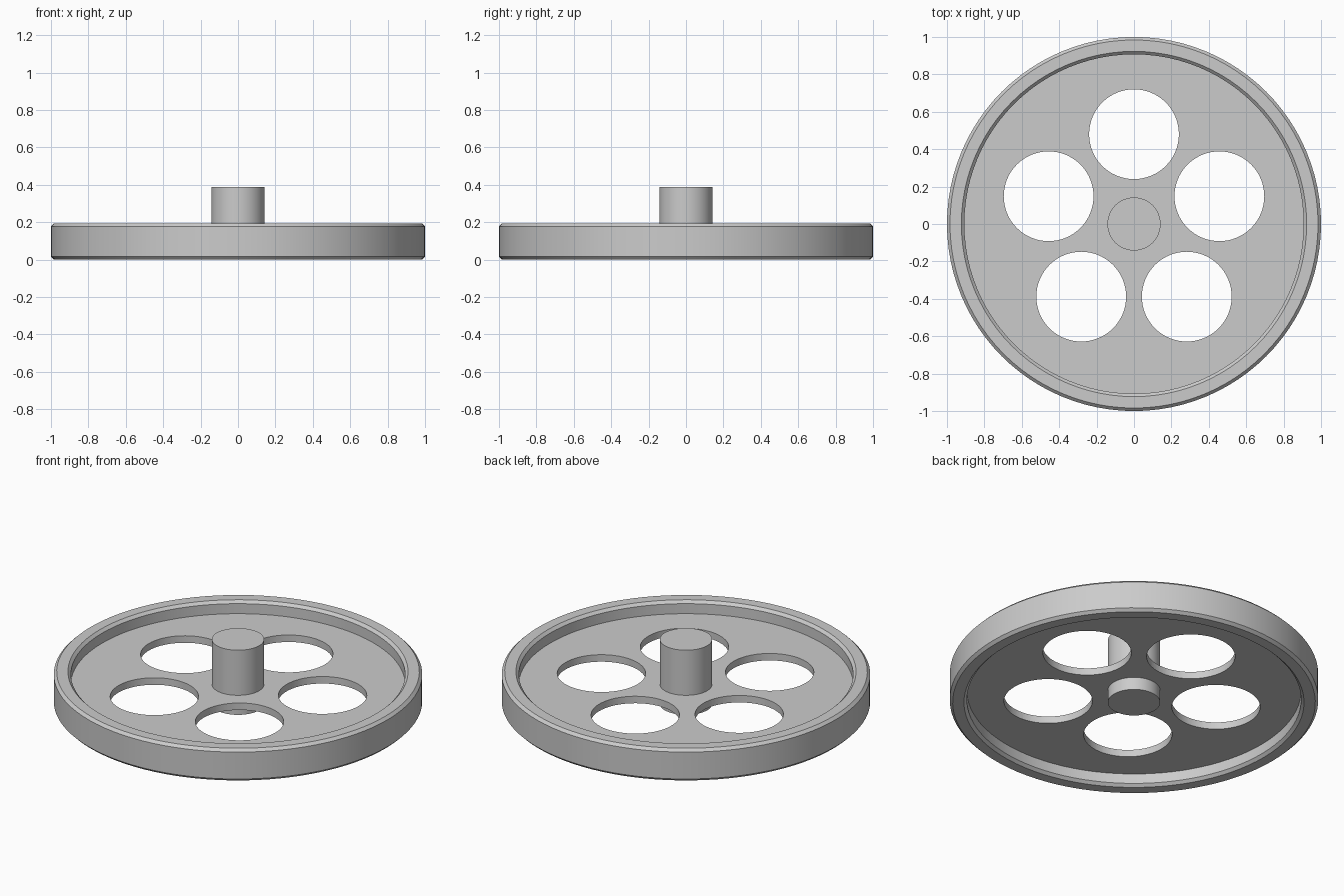
import bpy, bmesh, math
from mathutils import Matrix

if "Cube" in bpy.data.objects:
    bpy.data.objects.remove(bpy.data.objects["Cube"])

SEG = 96


def make_object(name, bm):
    mesh = bpy.data.meshes.new(name)
    bm.to_mesh(mesh)
    bm.free()
    obj = bpy.data.objects.new(name, mesh)
    bpy.context.collection.objects.link(obj)
    return obj


def lathe(name, profile):
    """Spin an (r, z) profile around z; the ends lie on the axis."""
    bm = bmesh.new()
    verts = [bm.verts.new((r, 0, z)) for r, z in profile]
    edges = [bm.edges.new(pair) for pair in zip(verts, verts[1:])]
    bmesh.ops.spin(bm, geom=verts + edges, cent=(0, 0, 0), axis=(0, 0, 1),
                   angle=math.tau, steps=SEG, use_duplicate=False)
    bmesh.ops.remove_doubles(bm, verts=bm.verts, dist=1e-4)
    bmesh.ops.recalc_face_normals(bm, faces=bm.faces)
    return make_object(name, bm)


# Wheel body: hub, thin web and chamfered rim in one turned section
HUB_R, HUB_TOP = 0.142, 0.387
WEB_LOW, WEB_HIGH = 0.075, 0.117
RIM_IN, RIM_OUT, RIM_TOP, C = 0.907, 1.0, 0.193, 0.016
wheel = lathe("wheel", [
    (0, 0), (HUB_R, 0), (HUB_R, WEB_LOW), (RIM_IN, WEB_LOW),
    (RIM_IN, C), (RIM_IN + C, 0), (RIM_OUT - C, 0), (RIM_OUT, C),
    (RIM_OUT, RIM_TOP - C), (RIM_OUT - C, RIM_TOP),
    (RIM_IN + C, RIM_TOP), (RIM_IN, RIM_TOP - C),
    (RIM_IN, WEB_HIGH), (HUB_R, WEB_HIGH), (HUB_R, HUB_TOP), (0, HUB_TOP)])

# Five round lightening holes through the web
bm = bmesh.new()
for i in range(5):
    a = math.radians(90 + 72 * i)
    bmesh.ops.create_cone(
        bm, cap_ends=True, segments=64, radius1=0.24, radius2=0.24, depth=0.4,
        matrix=Matrix.Translation((0.48 * math.cos(a), 0.48 * math.sin(a), 0.1)))
cutter = make_object("hole_cutter", bm)
cutter.hide_render = True

cut = wheel.modifiers.new("holes", 'BOOLEAN')
cut.operation = 'DIFFERENCE'
cut.solver = 'EXACT'
cut.object = cutter
bpy.context.view_layer.objects.active = wheel
wheel.select_set(True)
bpy.ops.object.modifier_apply(modifier=cut.name)
bpy.data.objects.remove(cutter)

# Smooth round walls, crisp chamfers
bpy.ops.object.shade_smooth_by_angle(angle=math.radians(30))
